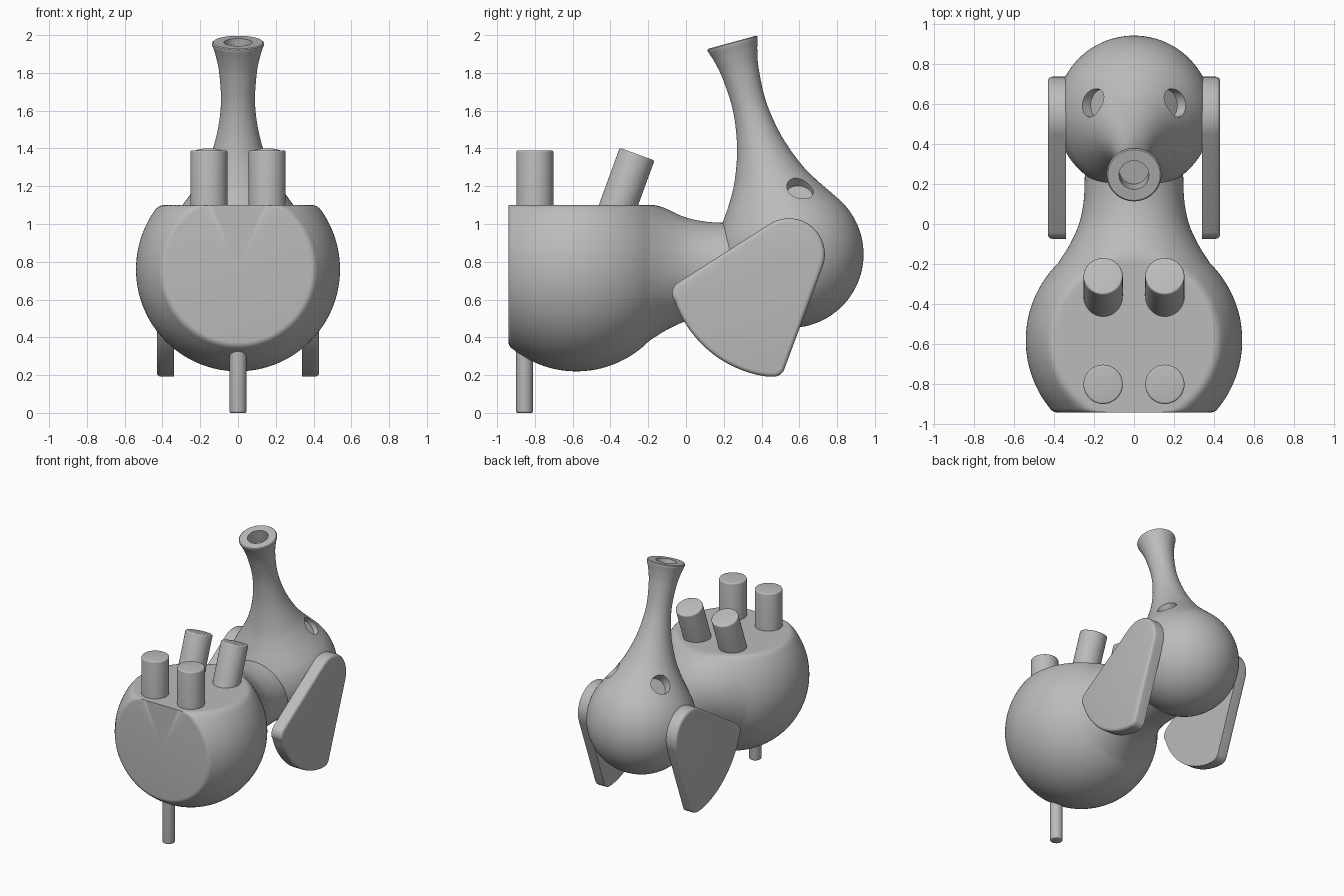
import bpy, bmesh
from math import sin, cos, pi, radians, sqrt
from mathutils import Vector, Matrix

cube = bpy.data.objects.get("Cube")
if cube:
    bpy.data.objects.remove(cube, do_unlink=True)

grey = bpy.data.materials.new("plain grey")
grey.use_nodes = True
COLOR = (0.5, 0.5, 0.5, 1)
grey.diffuse_color = COLOR
grey.node_tree.nodes["Principled BSDF"].inputs["Base Color"].default_value = COLOR


def finish(name, bm):
    """Turn a bmesh into a named grey object."""
    bmesh.ops.recalc_face_normals(bm, faces=bm.faces)
    mesh = bpy.data.meshes.new(name)
    bm.to_mesh(mesh)
    bm.free()
    mesh.materials.append(grey)
    obj = bpy.data.objects.new(name, mesh)
    bpy.context.collection.objects.link(obj)
    return obj


def activate(obj):
    bpy.ops.object.select_all(action='DESELECT')
    obj.select_set(True)
    bpy.context.view_layer.objects.active = obj


def smooth(obj):
    activate(obj)
    bpy.ops.object.shade_smooth_by_angle(angle=radians(32))


def spline(points, steps=6):
    """Smooth curve through (radius, height) points."""
    p = [Vector(q) for q in points]
    p = [2 * p[0] - p[1]] + p + [2 * p[-1] - p[-2]]
    out = []
    for a, b, c, d in zip(p, p[1:], p[2:], p[3:]):
        for i in range(steps):
            t = i / steps
            out.append(0.5 * (2 * b + (c - a) * t + (2 * a - 5 * b + 4 * c - d) * t * t
                              + (3 * b - a - 3 * c + d) * t ** 3))
    return out + [p[-2]]


def revolve(profile, origin, axis, segments):
    """Spin a (radius, height) profile about an axis."""
    bm = bmesh.new()
    verts = [bm.verts.new((r, 0, h)) for r, h in profile]
    edges = [bm.edges.new(pair) for pair in zip(verts, verts[1:])]
    bmesh.ops.spin(bm, geom=verts + edges, cent=(0, 0, 0), axis=(0, 0, 1),
                   angle=2 * pi, steps=segments, use_merge=True)
    bmesh.ops.remove_doubles(bm, verts=bm.verts, dist=1e-5)
    turn = Vector((0, 0, 1)).rotation_difference(Vector(axis)).to_matrix().to_4x4()
    bmesh.ops.transform(bm, matrix=Matrix.Translation(origin) @ turn, verts=bm.verts)
    return bm


def rod(name, start, end, radius, fillet=0.01):
    """Cylinder with a softly rounded far rim."""
    start, end = Vector(start), Vector(end)
    length = (end - start).length
    rim = [(radius - fillet + fillet * cos(a), length - fillet + fillet * sin(a))
           for a in [i * pi / 8 for i in range(5)]]
    return finish(name, revolve([(0, 0), (radius, 0)] + rim + [(0, length)],
                                start, end - start, 48))


# Body and neck: a ball with a flat rear, flowing into the neck
R, TOP, BLEND = 0.54, 1.1, 0.03
CENTRE = Vector((0, -0.58, 0.76))
rear_rim = [Vector((0.385, -0.36)), Vector((0.408, -0.36)), Vector((sqrt(R * R - 0.335 ** 2), -0.335))]
profile = [(0, -0.36)]
for i in range(6):
    t = i / 5
    profile.append((1 - t) ** 2 * rear_rim[0] + 2 * t * (1 - t) * rear_rim[1] + t * t * rear_rim[2])
profile += [(sqrt(R * R - h * h), h) for h in [-0.335 + 0.72 * i / 40 for i in range(1, 40)]]
profile += spline([(0.379, 0.385), (0.325, 0.47), (0.278, 0.57), (0.253, 0.68),
                   (0.246, 0.8), (0.246, 0.96)]) + [(0, 0.96)]
bm = revolve(profile, CENTRE, (0, 1, 0), 192)
# Flatten the upper side with a softened edge
for v in bm.verts:
    k = max(BLEND - abs(v.co.z - TOP), 0) / BLEND
    v.co.z = min(v.co.z, TOP) - k * k * BLEND / 4
smooth(finish("body", bm))

# Head and trunk: one turned shape with a hollow tip
HEAD, HR = Vector((0, 0.55, 0.84)), 0.39
AXIS = Vector((0, -0.263, 0.965))
profile = [(HR * sin(a), -HR * cos(a)) for a in [pi * 0.7 * i / 40 for i in range(41)]]
profile[0] = (0, -HR)
profile += spline([(0.302, 0.25), (0.238, 0.345), (0.185, 0.44), (0.132, 0.58), (0.101, 0.72),
                   (0.09, 0.85), (0.1, 1.0), (0.118, 1.09), (0.137, 1.15)])
profile += [(0.137, 1.158), (0.131, 1.163), (0.074, 1.163), (0.074, 1.06), (0, 1.06)]
head = finish("head_and_trunk", revolve(profile, HEAD, AXIS, 128))

# Eye sockets drilled into the head
for side in (-1, 1):
    spot = Vector((side * 0.21, 0.605, 1.19))
    aim = Vector((side * 0.72, 0.1, 0.68)).normalized()
    cutter = rod("eye_cutter", spot - aim * 0.06, spot + aim * 0.2, 0.072)
    cutter.hide_render = True
    cut = head.modifiers.new("eye", 'BOOLEAN')
    cut.operation, cut.solver, cut.object = 'DIFFERENCE', 'EXACT', cutter
    activate(head)
    bpy.ops.object.modifier_apply(modifier=cut.name)
    bpy.data.objects.remove(cutter, do_unlink=True)
smooth(head)


# Ears: rounded fan-shaped plates with a soft outer rim
def arc(y, z, radius, start, end, steps):
    angles = [radians(start + (end - start) * i / steps) for i in range(steps + 1)]
    return [(y + radius * cos(a), z + radius * sin(a)) for a in angles]


fan = (arc(0.545, 0.84, 0.19, -21.4, 122, 24) + arc(-0.004, 0.631, 0.07, 122, 195, 12)
       + arc(0.51, 0.79, 0.603, 199, 262, 24) + arc(0.464, 0.252, 0.06, 266, 338.6, 12))
for side, label in ((1, "left_ear"), (-1, "right_ear")):
    bm = bmesh.new()
    inner, outer = side * 0.34, side * 0.43
    base = bm.faces.new([bm.verts.new((inner, y, z)) for y, z in fan])
    geom = bmesh.ops.extrude_face_region(bm, geom=[base], use_keep_orig=True)["geom"]
    moved = [g for g in geom if isinstance(g, bmesh.types.BMVert)]
    bmesh.ops.translate(bm, vec=(outer - inner, 0, 0), verts=moved)
    rim = [e for e in bm.edges if all(abs(v.co.x - outer) < 1e-4 for v in e.verts)]
    bmesh.ops.bevel(bm, geom=rim, offset=0.022, segments=4, profile=0.5, affect='EDGES')
    smooth(finish(label, bm))

# Legs pointing up, and the tail reaching the ground
for side, label in ((1, "left"), (-1, "right")):
    x = side * 0.154
    smooth(rod(label + "_rear_leg", (x, -0.8, 1.0), (x, -0.8, 1.39), 0.098))
    smooth(rod(label + "_front_leg", (x, -0.394, 1.0), (x, -0.259, 1.37), 0.098))
smooth(rod("tail", (0, -0.855, 0.55), (0, -0.855, 0), 0.045))
